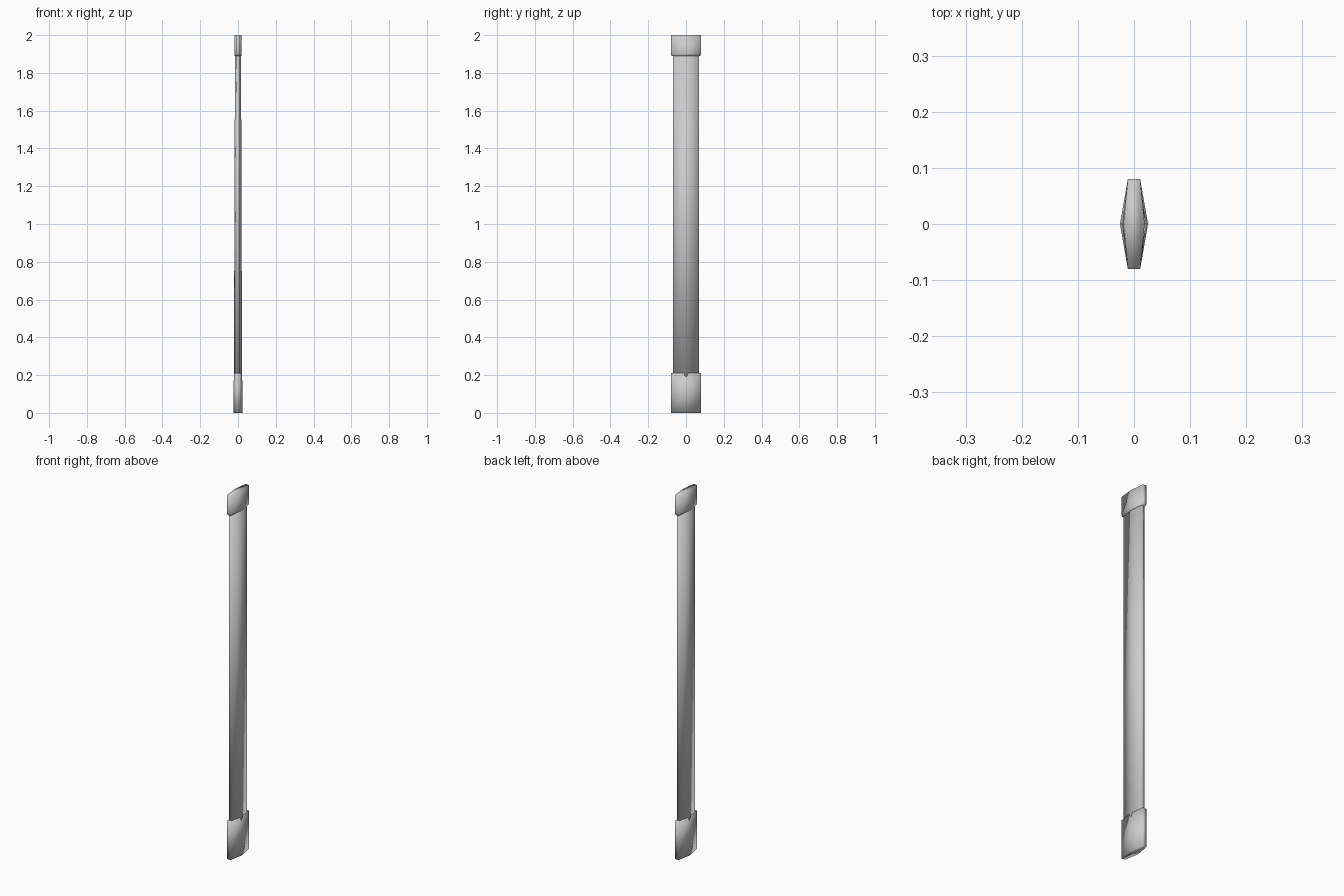
import bpy
import bmesh

cube = bpy.data.objects.get("Cube")
if cube:
    bpy.data.objects.remove(cube, do_unlink=True)

# One plain grey for the whole model
grey = bpy.data.materials.new("light_grey")
grey.use_nodes = True
colour = (0.6, 0.6, 0.6, 1)
grey.diffuse_color = colour
grey.node_tree.nodes["Principled BSDF"].inputs["Base Color"].default_value = colour


def loft(name, rings):
    """Loft flattened hexagons: (height, half thickness, edge half thickness, half width)."""
    bm = bmesh.new()
    loops = []
    for z, mid, edge, w in rings:
        outline = [(mid, 0), (edge, w), (-edge, w), (-mid, 0), (-edge, -w), (edge, -w)]
        loops.append([bm.verts.new((x, y, z)) for x, y in outline])
    for low, high in zip(loops, loops[1:]):
        for i in range(6):
            j = (i + 1) % 6
            bm.faces.new((low[i], low[j], high[j], high[i]))
    bm.faces.new(loops[0][::-1])
    bm.faces.new(loops[-1])
    bmesh.ops.recalc_face_normals(bm, faces=bm.faces)
    mesh = bpy.data.meshes.new(name)
    bm.to_mesh(mesh)
    bm.free()
    mesh.materials.append(grey)
    mesh.shade_smooth()
    obj = bpy.data.objects.new(name, mesh)
    bpy.context.collection.objects.link(obj)


# Long blade, slightly thinner toward the top
loft("blade", [(0.1, 0.022, 0.008, 0.068), (1.92, 0.016, 0.008, 0.068)])

# Lower sleeve, tapering into the blade
loft("lower_sleeve", [(0, 0.025, 0.011, 0.08), (0.11, 0.025, 0.011, 0.08),
                      (0.21, 0.021, 0.011, 0.08)])

# Upper cap
loft("upper_cap", [(1.89, 0.018, 0.009, 0.077), (1.9, 0.019, 0.011, 0.08),
                   (2, 0.019, 0.011, 0.08)])
